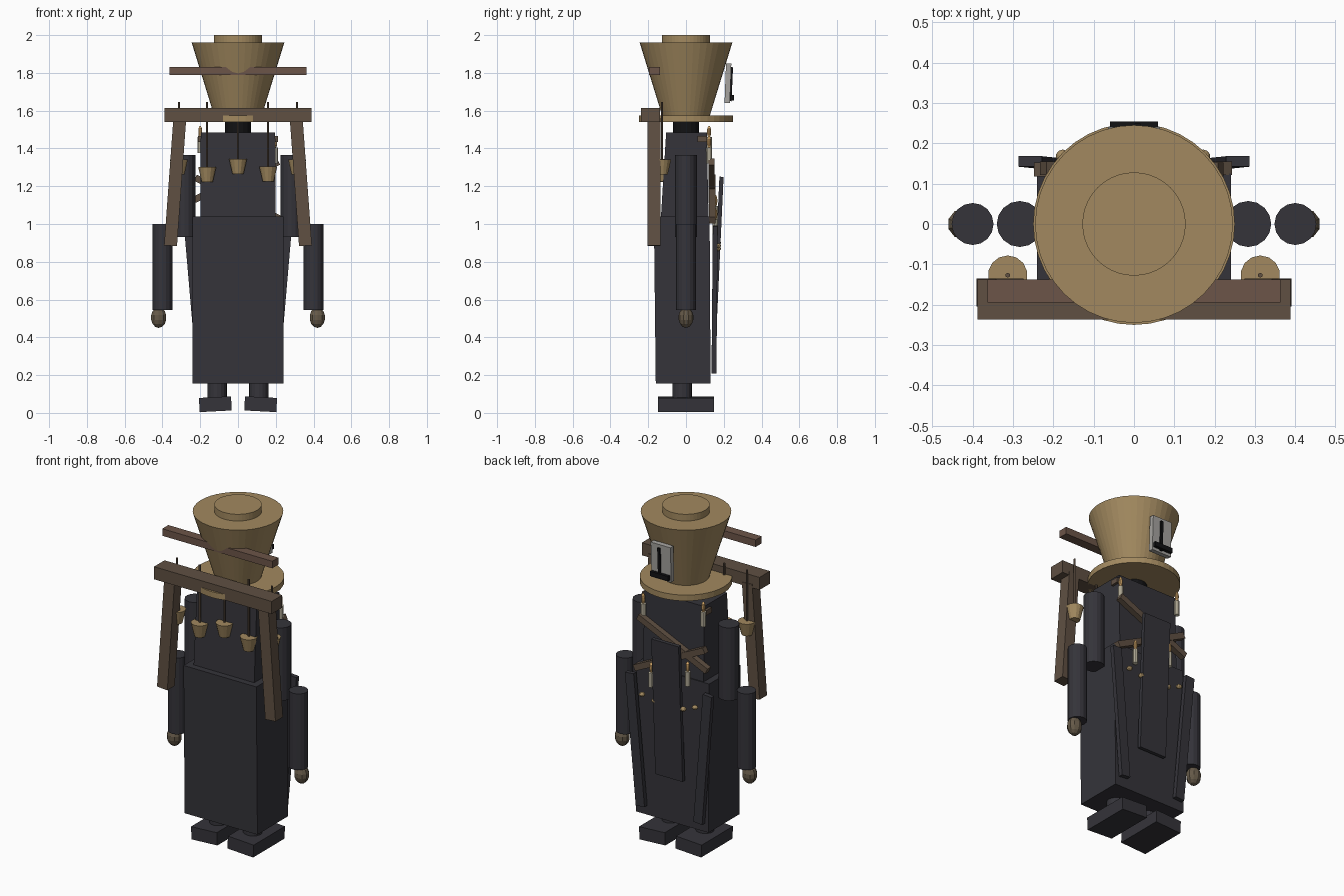
import bpy, bmesh, math
from mathutils import Vector, Matrix

if "Cube" in bpy.data.objects:
    bpy.data.objects.remove(bpy.data.objects["Cube"])


def mat(name, r, g, b):
    m = bpy.data.materials.new(name)
    m.diffuse_color = (r, g, b, 1)
    m.use_nodes = True
    m.node_tree.nodes["Principled BSDF"].inputs["Base Color"].default_value = m.diffuse_color
    return m


CLOTH = mat("dark_cloth", .035, .034, .042)
BLACK = mat("black", .006, .006, .007)
BRASS = mat("brass", .36, .25, .115)
WOOD = mat("wood", .115, .08, .055)
RED_WOOD = mat("red_wood", .15, .09, .065)
SKIN = mat("glove", .13, .10, .065)
PLATE = mat("plate", .38, .37, .35)
WAX = mat("wax", .68, .62, .47)
FLAME = mat("flame", .85, .5, .18)


def finish(name, bm, material):
    bmesh.ops.recalc_face_normals(bm, faces=bm.faces)
    me = bpy.data.meshes.new(name)
    bm.to_mesh(me)
    bm.free()
    me.materials.append(material)
    ob = bpy.data.objects.new(name, me)
    bpy.context.collection.objects.link(ob)
    return ob


def cone(name, x, y, z0, z1, r0, r1, material, sides=16):
    bm = bmesh.new()
    bmesh.ops.create_cone(bm, cap_ends=True, segments=sides, radius1=r0, radius2=r1,
                          depth=z1 - z0, matrix=Matrix.Translation((x, y, (z0 + z1) / 2)))
    return finish(name, bm, material)


def ball(name, loc, size, material):
    bm = bmesh.new()
    bmesh.ops.create_uvsphere(bm, u_segments=10, v_segments=7, radius=1,
                              matrix=Matrix.Translation(loc) @ Matrix.Diagonal((*size, 1)))
    return finish(name, bm, material)


def frustum(name, low, high, material):
    """Box between two rectangles, each (x0, x1, y0, y1, z)."""
    bm = bmesh.new()
    rings = []
    for x0, x1, y0, y1, z in (low, high):
        rings.append([bm.verts.new(p) for p in
                      ((x0, y0, z), (x1, y0, z), (x1, y1, z), (x0, y1, z))])
    a, b = rings
    bm.faces.new(a)
    bm.faces.new(b)
    for i in range(4):
        j = (i + 1) % 4
        bm.faces.new((a[i], a[j], b[j], b[i]))
    return finish(name, bm, material)


def box(name, x0, x1, y0, y1, z0, z1, material):
    return frustum(name, (x0, x1, y0, y1, z0), (x0, x1, y0, y1, z1), material)


def bar(name, p, q, width, depth, material):
    """Rectangular bar from p to q, depth measured roughly along y."""
    p, q = Vector(p), Vector(q)
    d = (q - p).normalized()
    side = d.cross(Vector((0, 1, 0))).normalized()
    rot = Matrix((side, side.cross(d), d)).transposed().to_4x4()
    bm = bmesh.new()
    bmesh.ops.create_cube(bm, size=1, matrix=Matrix.Translation((p + q) / 2) @ rot
                          @ Matrix.Diagonal((width, depth, (q - p).length, 1)))
    return finish(name, bm, material)


# Robe, chest and neck
frustum("robe", (-.24, .24, -.16, .13, .155), (-.24, .24, -.17, .125, 1.04), CLOTH)
frustum("chest", (-.2, .2, -.135, .12, 1.0), (-.197, .197, -.105, .11, 1.485), CLOTH)
cone("neck", 0, 0, 1.47, 1.56, .07, .07, BLACK)

# Limbs, mirrored
for s, side in ((-1, "left"), (1, "right")):
    cone(side + "_upper_arm", s * .283, 0, .93, 1.365, .057, .057, CLOTH)
    cone(side + "_forearm", s * .4, 0, .545, 1.0, .052, .052, CLOTH)
    ball(side + "_hand", (s * .42, 0, .505), (.043, .04, .055), SKIN)
    cone(side + "_ankle", s * .11, -.02, .07, .17, .052, .052, CLOTH)
    foot = bar(side + "_foot", (s * .035, 0, .041 + .005), (s * .205, 0, .041 + .005),
               .075, .295, CLOTH)
    foot.matrix_world = (Matrix.Translation((s * .12, 0, .046))
                         @ Matrix.Rotation(math.radians(3 * -s * -1), 4, 'Y')
                         @ Matrix.Translation((-s * .12, 0, -.046)))

# Bucket-shaped head
cone("head_brim", 0, 0, 1.54, 1.575, .25, .25, BRASS, 40)
cone("head_bucket", 0, 0, 1.57, 1.96, .125, .245, BRASS, 40)
cone("head_cap", 0, 0, 1.955, 2.0, .128, .128, BRASS, 40)
box("head_crossbar", -.363, .363, -.195, -.138, 1.79, 1.832, RED_WOOD)

# Plate with inverted cross on back of head
bar("back_plate", (0, .218, 1.64), (0, .226, 1.85), .13, .028, PLATE)
bar("cross_upright", (.008, .234, 1.65), (.008, .242, 1.83), .016, .014, BLACK)
bar("cross_arm", (-.06, .245, 1.668), (.06, .245, 1.668), .028, .018, BLACK)

# Wooden frame in front
box("frame_beam", -.388, .388, -.237, -.138, 1.54, 1.615, WOOD)
for s, side in ((-1, "left"), (1, "right")):
    bar(side + "_frame_post", (s * .357, -.17, .885), (s * .308, -.17, 1.56), .068, .07, WOOD)

# Hanging bells
for i, (x, z) in enumerate(((-.313, 1.262), (-.163, 1.222), (0, 1.265), (.16, 1.225), (.313, 1.262))):
    cone(f"bell_{i}", x, -.127, z, z + .08, .03, .049, BRASS, 14)
    cone(f"bell_rod_{i}", x, -.127, z + .06, 1.645, .006, .006, WOOD, 6)

# Coat tails and crossed sticks on back
bar("centre_tail", (0, .15, .43), (0, .188, 1.25), .18, .022, CLOTH)
for s, side in ((-1, "left"), (1, "right")):
    bar(side + "_tail", (s * .19, .148, .21), (s * .257, .155, .99), .058, .026, CLOTH)
bar("falling_stick", (.215, .135, 1.33), (-.24, .135, 1.125), .036, .034, WOOD)
bar("rising_stick", (.235, .138, 1.02), (-.225, .138, 1.245), .036, .034, WOOD)
for s in (-1, 1):
    box("shoulder_peg", s * .2 - .012, s * .2 + .012, .06, .11, 1.435, 1.465, WOOD)

# Candles
for i, (x, y, z) in enumerate(((-.2, .122, 1.375), (.197, .122, 1.32), (.12, .155, .94), (-.12, .155, 1.01))):
    cone(f"candle_{i}", x, y, z, z + .085, .015, .015, WAX, 10)
    ball(f"candle_flame_{i}", (x, y, z + .113), (.011, .011, .032), FLAME)

# Brass beads
for x, z in ((-.177, .9), (-.1, .87), (.09, .87), (.172, .885)):
    ball("bead", (x, .168, z), (.017, .017, .013), BRASS)
